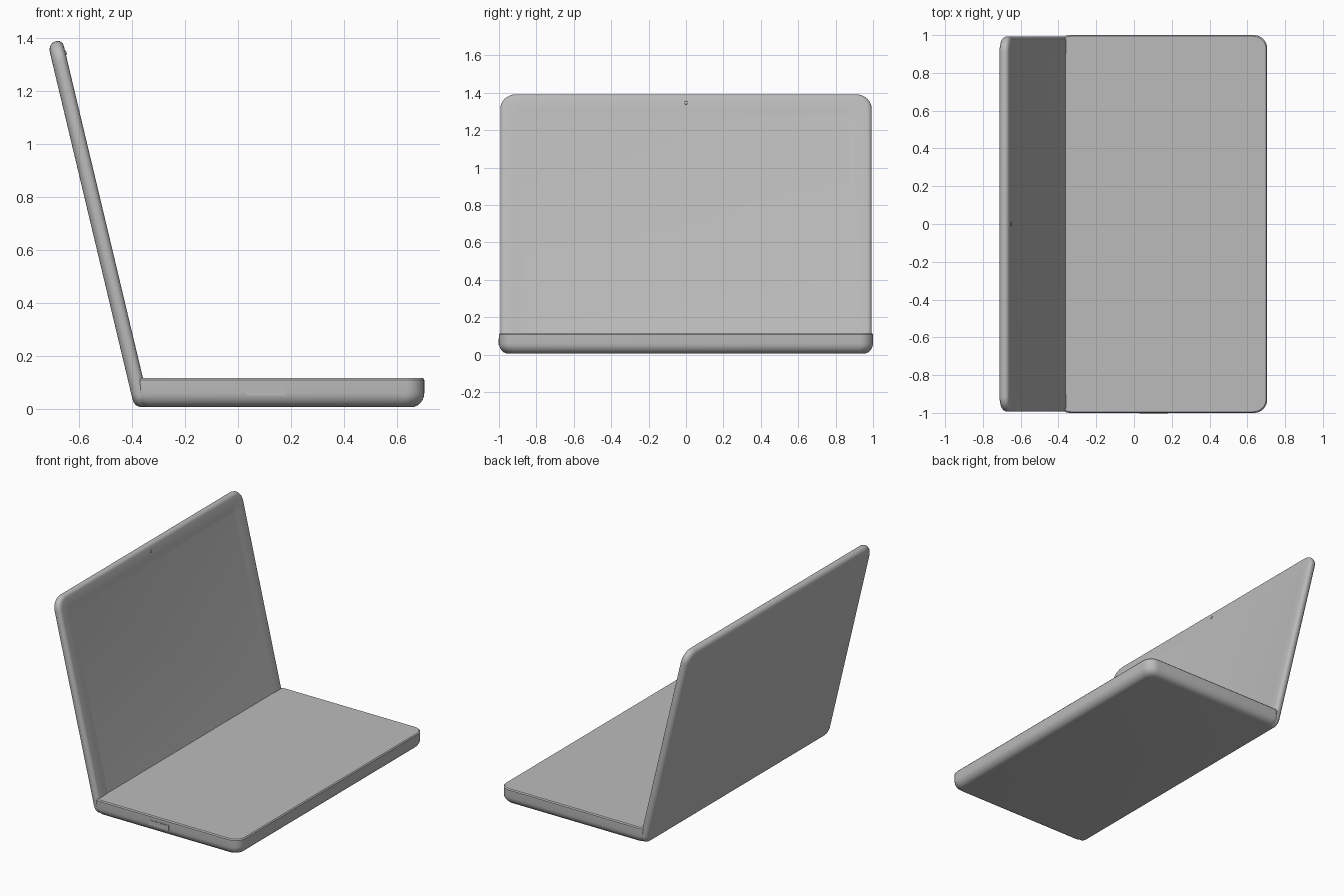
import bpy
import bmesh
from math import cos, sin, pi, radians
from mathutils import Matrix, Vector

old = bpy.data.objects.get("Cube")
if old:
    bpy.data.objects.remove(old, do_unlink=True)

grey = bpy.data.materials.new("plain grey")
grey.use_nodes = True
grey.diffuse_color = (0.5, 0.5, 0.5, 1)
grey.node_tree.nodes["Principled BSDF"].inputs["Base Color"].default_value = (0.5, 0.5, 0.5, 1)


def outline(x0, x1, half, r0, r1, inset):
    """Rounded rectangle: radius r0 at the x0 end and r1 at the x1 end."""
    x0, x1, half = x0 + inset, x1 - inset, half - inset
    corners = [(x1, half, r1, 0), (x0, half, r0, 1), (x0, -half, r0, 2), (x1, -half, r1, 3)]
    points = []
    for x, y, r, quarter in corners:
        r = max(r - inset * 0.5, 0.01)
        cx = x - r if x == x1 else x + r
        cy = y - r if y > 0 else y + r
        for i in range(9):
            a = (quarter + i / 8) * pi / 2
            points.append((cx + r * cos(a), cy + r * sin(a)))
    return points


def slab(name, shape, layers, matrix):
    """Loft the outline through (height, inset) layers and cap both ends."""
    bm = bmesh.new()
    rings = [[bm.verts.new((x, y, h)) for x, y in outline(*shape, inset)] for h, inset in layers]
    n = len(rings[0])
    for low, high in zip(rings, rings[1:]):
        for i in range(n):
            j = (i + 1) % n
            bm.faces.new((low[i], low[j], high[j], high[i]))
    bm.faces.new(rings[0][::-1])
    bm.faces.new(rings[-1])
    return finish(name, bm, matrix)


def finish(name, bm, matrix):
    bm.transform(matrix)
    bmesh.ops.recalc_face_normals(bm, faces=bm.faces)
    mesh = bpy.data.meshes.new(name)
    bm.to_mesh(mesh)
    bm.free()
    mesh.materials.append(grey)
    obj = bpy.data.objects.new(name, mesh)
    bpy.context.collection.objects.link(obj)
    bpy.ops.object.select_all(action='DESELECT')
    obj.select_set(True)
    bpy.context.view_layer.objects.active = obj
    bpy.ops.object.shade_smooth_by_angle(angle=radians(35))
    return obj


def fillet(start, height, inset, steps=6):
    """Quarter-ellipse layers that swell from a flat face to the full outline."""
    return [(start + height * (1 - cos(i / steps * pi / 2)),
             inset * (1 - sin(i / steps * pi / 2))) for i in range(steps + 1)]


# Keyboard base: generous fillet underneath, crisp top edge
base_layers = fillet(0.005, 0.055, 0.05) + [(0.108, 0), (0.115, 0.006)]
slab("keyboard_base", (-0.4, 0.705, 1.0, 0.06, 0.07), base_layers, Matrix())

# Lid frame: local x runs up the lid, local z points out of the screen
tilt = radians(13.4)
up = Vector((-sin(tilt), 0, cos(tilt)))
out = Vector((cos(tilt), 0, sin(tilt)))
side = out.cross(up)
hinge = Vector((-0.334, 0, 0.008))
lid_frame = Matrix((up, side, out)).transposed().to_4x4()
lid_frame.translation = hinge

# Lid: soft back edge, gently rounded front edge, shallow screen recess
back = fillet(-0.057, 0.03, 0.035)
front = [(-0.057 - h, i) for h, i in fillet(-0.057, 0.022, 0.025)][::-1]
recess = [(0, 0.08), (-0.004, 0.11)]
slab("lid", (0.005, 1.426, 0.993, 0.05, 0.08), back + front + recess, lid_frame)


def disc(name, u, y, radius, depth):
    bm = bmesh.new()
    bmesh.ops.create_cone(bm, cap_ends=True, segments=16, radius1=radius, radius2=radius * 0.7,
                          depth=depth, matrix=Matrix.Translation((u, y, 0)))
    finish(name, bm, lid_frame)


# Camera bump above the screen
disc("camera", 1.375, 0.0, 0.011, 0.008)

# Side ports: a thin plate with two raised tabs
for name, x, z, w, h, t in (("port_plate", 0.105, 0.068, 0.15, 0.036, 0.006),
                            ("port_tab_right", 0.075, 0.07, 0.04, 0.022, 0.009),
                            ("port_tab_left", 0.14, 0.07, 0.04, 0.022, 0.009)):
    bm = bmesh.new()
    bmesh.ops.create_cube(bm, size=1)
    finish(name, bm, Matrix.Translation((x, -0.999, z)) @ Matrix.Diagonal((w, t, h, 1)))
